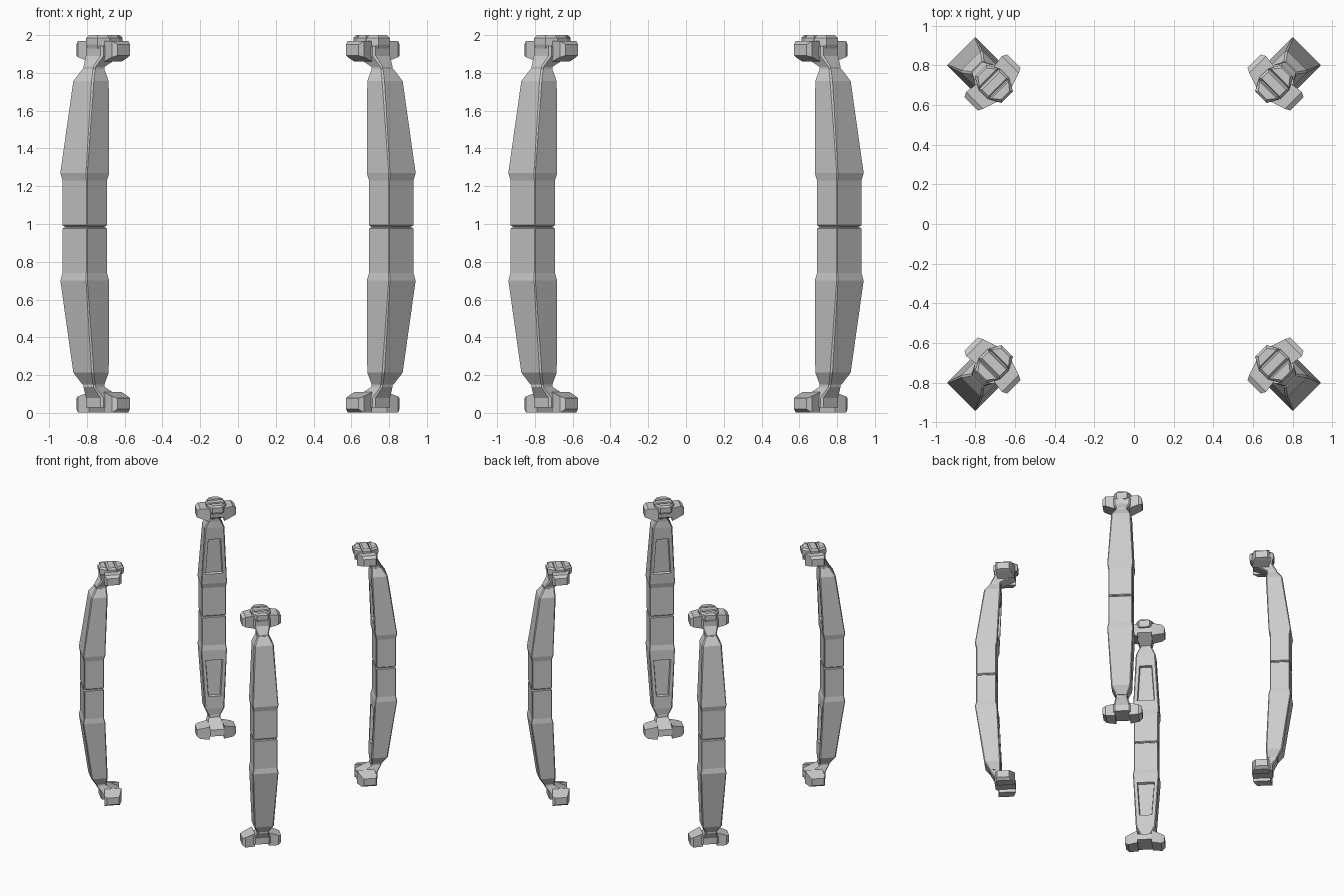
import bpy, bmesh, math

if "Cube" in bpy.data.objects:
    bpy.data.objects.remove(bpy.data.objects["Cube"])

R2 = math.sqrt(2)
FLIP = 1.97          # lower half is z -> FLIP - z


def place(u, v, z, low):
    # u = outward along the corner diagonal, v = sideways
    return ((u - v) / R2, (u + v) / R2, FLIP - z if low else z)


def loft(bm, rings, low=False):
    # join equal-sized rings of (u, v, z) points and cap both ends
    vs = [[bm.verts.new(place(*p, low)) for p in r] for r in rings]
    n = len(vs[0])
    faces = []
    for a, b in zip(vs, vs[1:]):
        faces.append([bm.faces.new((a[i], a[(i + 1) % n], b[(i + 1) % n], b[i]))
                      for i in range(n)])
    bm.faces.new(vs[0])
    bm.faces.new(vs[-1])
    return faces


def finish(name, bm):
    bmesh.ops.recalc_face_normals(bm, faces=bm.faces)
    me = bpy.data.meshes.new(name)
    bm.to_mesh(me)
    bm.free()
    ob = bpy.data.objects.new(name, me)
    bpy.context.collection.objects.link(ob)
    m = ob.modifiers.new("four_corners", 'MIRROR')
    m.use_axis = (True, True, False)
    m.use_clip = False
    m.use_mirror_merge = False


def octo(u0, u1, v, z, c):
    # chamfered rectangle; first edge is the inward face
    return [(u0, -v + c, z), (u0, v - c, z), (u0 + c, v, z), (u1 - c, v, z),
            (u1, v - c, z), (u1, -v + c, z), (u1 - c, -v, z), (u0 + c, -v, z)]


def mix(a, b, z):
    t = (z - a[3]) / (b[3] - a[3])
    return tuple(p + (q - p) * t for p, q in zip(a, b))


# pillar section stations: inner u, outer u, half width, z, chamfer
BULGE = (1.06, 1.234, 0.101, 1.27, 0.005)
SHOULDER = (1.036, 1.165, 0.077, 1.757, 0.009)
BODY = [(1.076, 1.218, 0.088, 0.988, 0.005),
        (1.07, 1.225, 0.094, 0.994, 0.005),
        (1.07, 1.225, 0.094, 1.23, 0.005),
        BULGE, mix(BULGE, SHOULDER, 1.33), mix(BULGE, SHOULDER, 1.68), SHOULDER,
        (1.04, 1.125, 0.047, 1.82, 0.008)]
HEAD = [(1.04, 1.12, 0.045, 1.80, 0.008),
        (1.037, 1.12, 0.045, 1.832, 0.008),
        (0.93, 1.085, 0.066, 1.89, 0.012),
        (0.925, 1.085, 0.066, 1.942, 0.012)]
# side lug stations: v, inner u, outer u, underside z, top z
LUG = [(0.055, 0.925, 1.06, 1.86, 1.968),
       (0.128, 0.95, 1.07, 1.883, 1.968),
       (0.153, 0.962, 1.056, 1.892, 1.95)]

for low in (False, True):
    pre = "lower" if low else "upper"

    # pillar shaft with a recessed panel on the inward face
    bm = bmesh.new()
    faces = loft(bm, [octo(*s) for s in BODY], low)
    bmesh.ops.recalc_face_normals(bm, faces=bm.faces)
    panel = faces[4][0]
    bmesh.ops.inset_individual(bm, faces=[panel], thickness=0.034)
    bmesh.ops.inset_individual(bm, faces=[panel], thickness=0.007, depth=-0.022)
    finish(pre + "_pillar", bm)

    # neck and end block with two side lugs
    bm = bmesh.new()
    loft(bm, [octo(*s) for s in HEAD], low)
    for s in (-1, 1):
        loft(bm, [[(u0, s * v, za), (u1, s * v, za), (u1, s * v, zb), (u0, s * v, zb)]
                  for v, u0, u1, za, zb in LUG], low)
    finish(pre + "_end_block", bm)

# core joining both pillar halves behind the seam
bm = bmesh.new()
loft(bm, [octo(1.08, 1.214, 0.084, z, 0.005) for z in (0.97, 1.0)])
finish("seam_core", bm)

# stacking pad in three slabs on top of each pillar
bm = bmesh.new()
SLABS = [((0.967, 0.075), (1.033, 0.075)),
         ((0.964, 0.073), (0.905, 0.042)),
         ((1.036, 0.073), (1.095, 0.042))]
for (ua, va), (ub, vb) in SLABS:
    def ring(z, d):
        s = 1 if ub > ua else -1
        a, b = ua + s * d * 0.6, ub - s * d
        return [(a, -va + d, z), (a, va - d, z), (b, vb - d, z), (b, -vb + d, z)]
    loft(bm, [ring(1.93, 0.006), ring(1.95, 0), ring(1.985, 0), ring(2.0, 0.012)])
finish("stacking_pad", bm)
